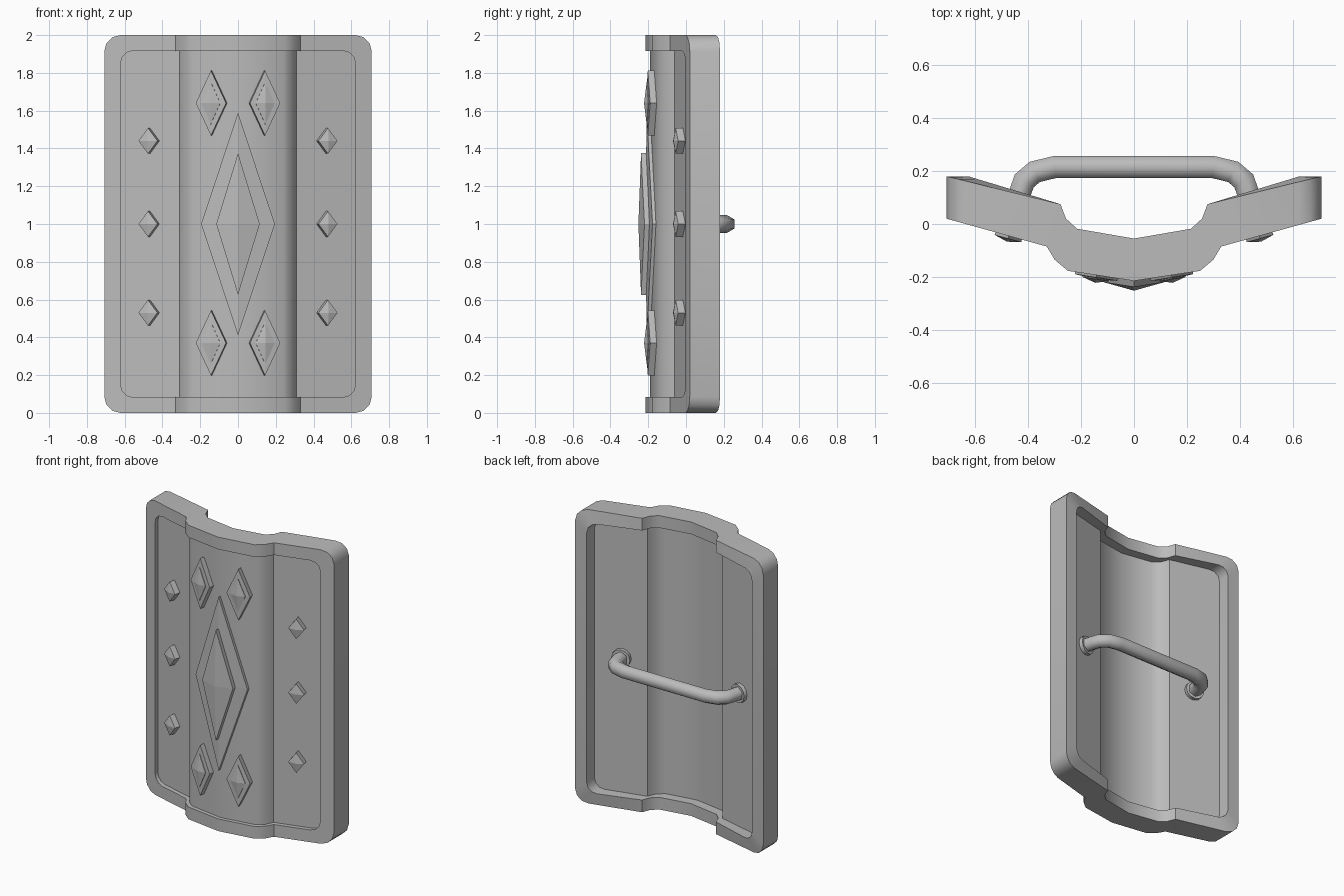
import bpy
import bmesh
from math import sin, cos, pi, radians
from mathutils import Matrix, Vector

if "Cube" in bpy.data.objects:
    bpy.data.objects.remove(bpy.data.objects["Cube"], do_unlink=True)

steel = bpy.data.materials.new("grey_steel")
steel.use_nodes = True
grey = (0.5, 0.5, 0.5, 1)
steel.diffuse_color = grey
steel.node_tree.nodes["Principled BSDF"].inputs["Base Color"].default_value = grey

# Half cross-sections seen from above: (x, y) from the centre ridge to the edge
RIM_FRONT = [(0, -0.215), (0.25, -0.177), (0.30, -0.135), (0.33, -0.085), (0.708, 0.02)]
RIM_BACK = [(0, -0.055), (0.215, -0.018), (0.257, 0.02), (0.278, 0.075), (0.708, 0.18)]
PANEL_FRONT = [(0, -0.19), (0.24, -0.152), (0.285, -0.115), (0.31, -0.06), (0.65, 0.034)]
PANEL_BACK = [(0, -0.12), (0.215, -0.084), (0.26, -0.045), (0.282, 0.01), (0.65, 0.102)]


def y_at(profile, x):
    x = abs(x)
    for (xa, ya), (xb, yb) in zip(profile, profile[1:]):
        if x <= xb:
            break
    return ya + (yb - ya) * (x - xa) / (xb - xa)


def finish(name, bm, smooth=None):
    bmesh.ops.recalc_face_normals(bm, faces=bm.faces[:])
    mesh = bpy.data.meshes.new(name)
    bm.to_mesh(mesh)
    bm.free()
    obj = bpy.data.objects.new(name, mesh)
    bpy.context.collection.objects.link(obj)
    mesh.materials.append(steel)
    if smooth:
        bpy.ops.object.select_all(action="DESELECT")
        obj.select_set(True)
        bpy.context.view_layer.objects.active = obj
        bpy.ops.object.shade_smooth_by_angle(angle=radians(smooth))


def bridge(bm, a, b):
    """Quads between two closed rings of equal length."""
    for i in range(len(a)):
        j = (i + 1) % len(a)
        bm.faces.new((a[i], a[j], b[j], b[i]))


def rim_loop(profile, half_w, half_h, radius, lip=0):
    """Rounded rectangle wrapped on a folded profile."""
    quarter = [(x, half_h) for x, y in profile[:-1]]
    for i in range(4):
        a = pi / 2 * (1 - i / 3)
        quarter.append((half_w - radius + radius * cos(a), half_h - radius + radius * sin(a)))
    flat = quarter + [(x, -z) for x, z in reversed(quarter)]
    flat += [(-x, -z) for x, z in quarter[1:]]
    flat += [(-x, z) for x, z in reversed(quarter[1:])]
    fold = profile[-2][0]
    return [(x, y_at(profile, x) + lip * max(0, (abs(x) - fold) / (half_w - fold)), z + 1)
            for x, z in flat]


# Raised rim around the shield
bm = bmesh.new()
loops = [rim_loop(RIM_FRONT, 0.708, 1, 0.085),
         rim_loop(RIM_BACK, 0.708, 1, 0.085),
         rim_loop(RIM_BACK, 0.622, 0.917, 0.065, 0.02),
         rim_loop(RIM_FRONT, 0.622, 0.917, 0.065)]
rings = [[bm.verts.new(p) for p in loop] for loop in loops]
for k in range(4):
    bridge(bm, rings[k], rings[(k + 1) % 4])
finish("rim", bm, 35)

# Folded panel, its edges buried in the rim
bm = bmesh.new()
outline = []
for prof, step in ((PANEL_FRONT, 1), (PANEL_BACK, -1)):
    row = [(-x, y) for x, y in reversed(prof[1:])] + prof
    outline += row[::step]
low, high = [[bm.verts.new((x, y, z)) for x, y in outline] for z in (0.06, 1.94)]
bridge(bm, low, high)
bm.faces.new(low)
bm.faces.new(high)
finish("panel", bm, 35)


def diamond(name, cx, cz, half_w, half_h, bottom, top, apex, lean=0):
    """Low pyramid on a diamond plinth that follows the front panel."""
    bm = bmesh.new()

    def point(x, z, lift):
        return bm.verts.new((x + lean * lift, y_at(PANEL_FRONT, x) - lift, z))

    shape = [(cx, cz + half_h), (cx + half_w, cz), (cx, cz - half_h), (cx - half_w, cz)]
    base = [point(x, z, bottom) for x, z in shape]
    edge = [point(x, z, top) for x, z in shape]
    tip, root = point(cx, cz, apex), point(cx, cz, bottom)
    bridge(bm, base, edge)
    for i in range(4):
        j = (i + 1) % 4
        bm.faces.new((edge[i], edge[j], tip))
        bm.faces.new((base[j], base[i], root))
    finish(name, bm)


# Centre emblem of two stacked diamonds
diamond("large_diamond", 0, 1, 0.195, 0.59, -0.01, 0.018, 0.026)
diamond("inner_diamond", 0, 1, 0.115, 0.375, 0, 0.048, 0.062)

# Diamonds on the raised middle and studs on the wings
for side, label in ((1, "left"), (-1, "right")):
    for z, place in ((1.64, "upper"), (0.37, "lower")):
        diamond(f"{place}_diamond_{label}", side * 0.138, z, 0.08, 0.172, -0.01, 0.034, 0.04, side * 0.16)
        diamond(f"{place}_diamond_boss_{label}", side * 0.138, z, 0.05, 0.112, 0.02, 0.04, 0.054, side * 0.16)
    for z, place in ((1.44, "upper"), (1.0, "middle"), (0.53, "lower")):
        diamond(f"{place}_stud_{label}", side * 0.466, z, 0.05, 0.068, -0.01, 0.038, 0.05, side * 0.28)

# Six-sided grip bar swept along a bent path on the back
half = [(0.30, 0.215), (0.375, 0.197), (0.415, 0.163), (0.43, 0.12), (0.452, 0.03)]
path = [Vector((-x, y, 1)) for x, y in reversed(half)] + [Vector((x, y, 1)) for x, y in half]
bm = bmesh.new()
rings = []
for i, p in enumerate(path):
    before = (p - path[max(i - 1, 0)]).normalized()
    after = (path[min(i + 1, len(path) - 1)] - p).normalized()
    along = (before + after).normalized()
    across = Vector((-along.y, along.x, 0)) / max(along.dot(before), along.dot(after))
    rings.append([bm.verts.new(p + 0.048 * (across * cos(a) + Vector((0, 0, sin(a)))))
                  for a in (pi / 6 + k * pi / 3 for k in range(6))])
for a, b in zip(rings, rings[1:]):
    bridge(bm, a, b)
bm.faces.new(rings[0])
bm.faces.new(rings[-1])
finish("handle", bm, 70)

# Round flanges where the grip meets the wings
for side, label in ((1, "left"), (-1, "right")):
    bm = bmesh.new()
    normal = Vector((-0.25 * side, 1, 0))
    turn = normal.to_track_quat("Z", "Y").to_matrix().to_4x4()
    spot = Matrix.Translation((side * 0.445, y_at(PANEL_BACK, 0.445) + 0.005, 1))
    bmesh.ops.create_cone(bm, cap_ends=True, segments=12, radius1=0.062, radius2=0.062,
                          depth=0.04, matrix=spot @ turn)
    finish(f"handle_flange_{label}", bm, 35)
